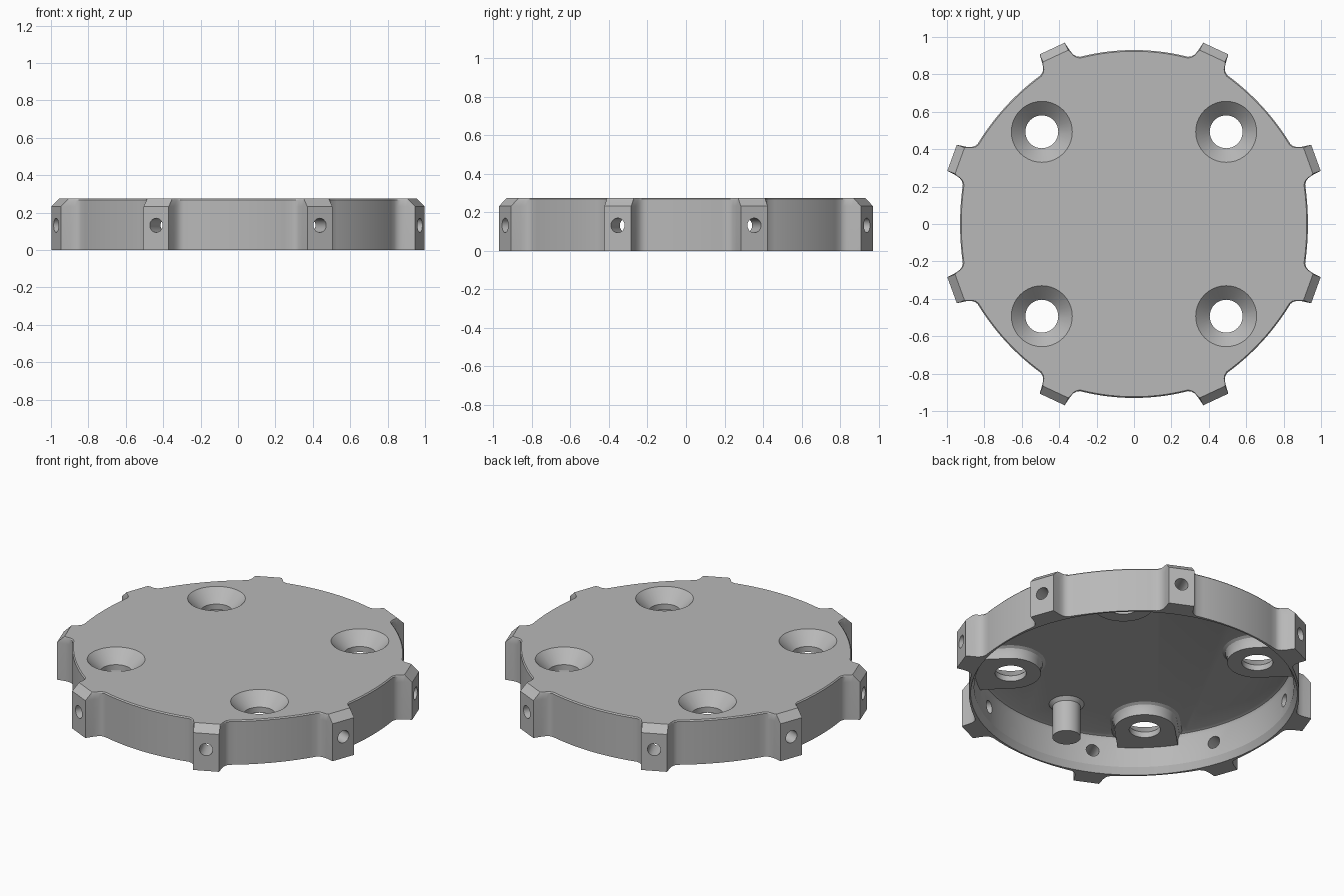
import bpy, bmesh, math
from mathutils import Matrix, Vector

cube = bpy.data.objects.get("Cube")
if cube:
    bpy.data.objects.remove(cube, do_unlink=True)

HEIGHT, FLOOR = 0.275, 0.235
LUG_ANGLES = [20, 65, 115, 160, 200, 245, 295, 340]
BOLT_ANGLES = [45, 135, 225, 315]
BOLT_RADIUS = 0.697

grey = bpy.data.materials.new("plain grey")
grey.use_nodes = True
grey.diffuse_color = (0.48, 0.48, 0.48, 1)
grey.node_tree.nodes["Principled BSDF"].inputs["Base Color"].default_value = (0.48, 0.48, 0.48, 1)


def loft(bm, loops, matrix=Matrix()):
    """Skin a stack of equal-length loops and cap both ends."""
    rings = [[bm.verts.new(matrix @ Vector(p)) for p in loop] for loop in loops]
    n = len(rings[0])
    for a, b in zip(rings, rings[1:]):
        for i in range(n):
            j = (i + 1) % n
            bm.faces.new((a[i], a[j], b[j], b[i]))
    bm.faces.new(rings[0][::-1])
    bm.faces.new(rings[-1])


def circle(r, z, n):
    return [(r * math.cos(math.tau * i / n), r * math.sin(math.tau * i / n), z) for i in range(n)]


def make_object(name, bm):
    bmesh.ops.recalc_face_normals(bm, faces=bm.faces[:])
    mesh = bpy.data.meshes.new(name)
    bm.to_mesh(mesh)
    bm.free()
    mesh.materials.append(grey)
    obj = bpy.data.objects.new(name, mesh)
    bpy.context.collection.objects.link(obj)
    return obj


def combine(target, tool, operation):
    bpy.context.view_layer.objects.active = target
    mod = target.modifiers.new(operation, 'BOOLEAN')
    mod.operation, mod.object, mod.solver = operation, tool, 'EXACT'
    tool.hide_render = True
    bpy.ops.object.modifier_apply(modifier=mod.name)
    bpy.data.objects.remove(tool, do_unlink=True)


def spin(angle):
    return Matrix.Rotation(math.radians(angle), 4, 'Z')


def outline(z, lug_radius, scale=1.0):
    """Round rim with filleted lugs."""
    half = [(0.116, 0.932), (0.099, 0.943), (0.088, 0.96), (0.081, 0.985), (0.074, lug_radius)]
    lug = [(r, -t) for t, r in half] + [(r, t) for t, r in reversed(half)]
    spread = math.degrees(math.atan2(*half[0]))
    points = []
    for k, angle in enumerate(LUG_ANGLES):
        points += [spin(angle) @ Vector((r, t, 0)) for r, t in lug]
        following = LUG_ANGLES[(k + 1) % 8] + (360 if k == 7 else 0)
        start, end = angle + spread, following - spread
        for i in range(1, 14):
            bulge = 0.93 + 0.009 * abs(i / 7 - 1) ** 2
            points.append(spin(start + (end - start) * i / 14) @ Vector((bulge, 0, 0)))
    return [(p.x * scale, p.y * scale, z) for p in points]


# Lugged disc with sloped lug tops and a softened upper edge
bm = bmesh.new()
loft(bm, [outline(0, 1.035), outline(0.232, 1.035), outline(HEIGHT - 0.007, 0.998),
          outline(HEIGHT, 0.998, 0.993)])
body = make_object("lugged_cover", bm)

# Hollow underside
bm = bmesh.new()
loft(bm, [circle(r, z, 96) for r, z in
          [(0.92, -0.02), (0.92, 0), (0.9, 0.04), (0.9, 0.21), (0.892, 0.228), (0.875, FLOOR)]])
combine(body, make_object("cavity_cutter", bm), 'DIFFERENCE')


# Bolt bosses that run into the rim wall, plus a locating pin
def boss_loop(r, z):
    arc = [math.radians(90 + 180 * i / 20) for i in range(21)]
    return [(r * math.cos(a), r * math.sin(a), z) for a in arc] + [(0.2, -r, z), (0.218, 0, z), (0.2, r, z)]


bm = bmesh.new()
for angle in BOLT_ANGLES:
    loft(bm, [boss_loop(r, z) for r, z in
              [(0.17, 0.165), (0.172, 0.205), (0.181, 0.225), (0.2, 0.237), (0.2, 0.255)]],
         spin(angle) @ Matrix.Translation((BOLT_RADIUS, 0, 0)))
loft(bm, [circle(r, z, 32) for r, z in [(0.08, 0.02), (0.08, 0.215), (0.1, 0.236), (0.1, 0.255)]],
     Matrix.Translation((-0.05, -0.65, 0)))
combine(body, make_object("bosses_and_pin", bm), 'UNION')

# Countersunk bolt holes and radial lug holes
bm = bmesh.new()
for angle in BOLT_ANGLES:
    loft(bm, [circle(r, z, 40) for r, z in
              [(0.088, 0.1), (0.088, 0.2), (0.163, HEIGHT), (0.163, 0.3)]],
         spin(angle) @ Matrix.Translation((BOLT_RADIUS, 0, 0)))
for angle in LUG_ANGLES:
    loft(bm, [circle(0.038, z, 20) for z in (0.84, 1.1)],
         spin(angle) @ Matrix.Translation((0, 0, 0.132)) @ Matrix.Rotation(math.pi / 2, 4, 'Y'))
combine(body, make_object("hole_cutters", bm), 'DIFFERENCE')

# Smooth curved walls, keep creases sharp
bpy.ops.object.select_all(action='DESELECT')
body.select_set(True)
bpy.context.view_layer.objects.active = body
bpy.ops.object.shade_smooth_by_angle(angle=math.radians(25))
